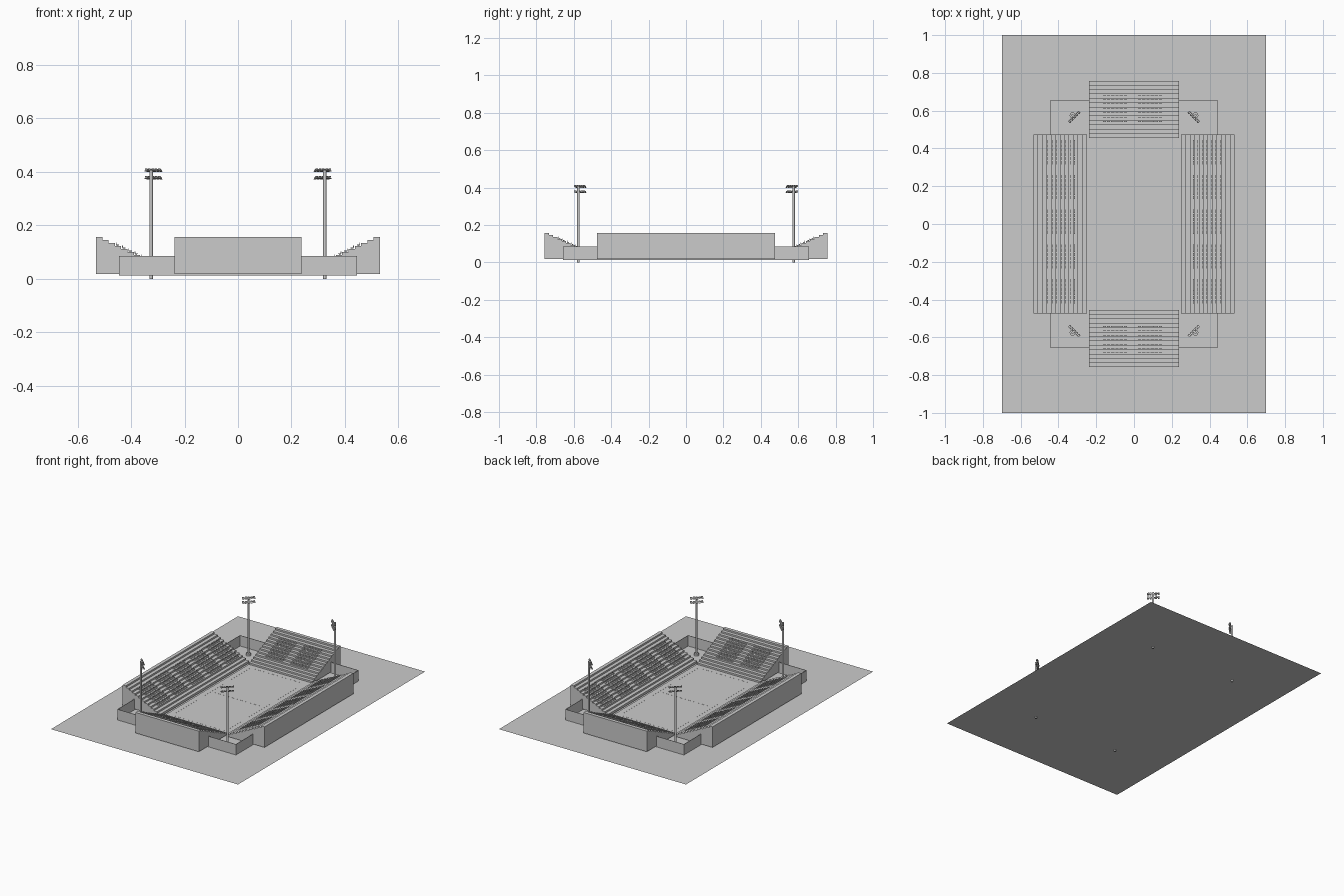
import bpy, bmesh, math
from mathutils import Matrix, Vector

if "Cube" in bpy.data.objects:
    bpy.data.objects.remove(bpy.data.objects["Cube"])

grey = bpy.data.materials.new("plain grey")
grey.diffuse_color = (0.6, 0.6, 0.6, 1)
grey.use_nodes = True
grey.node_tree.nodes["Principled BSDF"].inputs["Base Color"].default_value = grey.diffuse_color
GROUND = 0.013


def finish(name, bm):
    """Turn a bmesh into a named object."""
    bmesh.ops.recalc_face_normals(bm, faces=bm.faces)
    me = bpy.data.meshes.new(name)
    bm.to_mesh(me)
    bm.free()
    me.materials.append(grey)
    ob = bpy.data.objects.new(name, me)
    bpy.context.collection.objects.link(ob)
    return ob


def box(bm, lo, hi, place=lambda u, v, z: (u, v, z)):
    """Box between two corners, passed through a placing function."""
    vs = [bm.verts.new(place(u, v, z)) for z in (lo[2], hi[2])
          for u, v in ((lo[0], lo[1]), (hi[0], lo[1]), (hi[0], hi[1]), (lo[0], hi[1]))]
    for f in ((0, 3, 2, 1), (4, 5, 6, 7), (0, 1, 5, 4), (1, 2, 6, 5), (2, 3, 7, 6), (3, 0, 4, 7)):
        bm.faces.new([vs[i] for i in f])


def cylinder(bm, r, z0, z1, x, y, sides=12):
    bmesh.ops.create_cone(bm, cap_ends=True, segments=sides, radius1=r, radius2=r, depth=z1 - z0,
                          matrix=Matrix.Translation((x, y, (z0 + z1) / 2)))


# Ground sheet
bm = bmesh.new()
bm.faces.new([bm.verts.new(p) for p in ((-.7, -1, GROUND), (.7, -1, GROUND), (.7, 1, GROUND), (-.7, 1, GROUND))])
finish("ground_sheet", bm)

# Playing field with thin marking plates
bm = bmesh.new()
box(bm, (-.237, -.455, GROUND), (.237, .455, .02))
finish("field", bm)
bm = bmesh.new()
box(bm, (-.2, -.002, .02), (.2, .002, .0205))
for s in (-1, 1):
    box(bm, (s * .2 - .002, -.42, .02), (s * .2 + .002, .42, .0205))
    box(bm, (-.2, s * .42 - .002, .02), (.2, s * .42 + .002, .0205))
finish("field_markings", bm)

# Perimeter wall
bm = bmesh.new()
for s in (-1, 1):
    box(bm, (s * .443 - .0015, -.655, GROUND), (s * .443 + .0015, .655, .085))
    box(bm, (-.443, s * .655 - .0015, GROUND), (.443, s * .655 + .0015, .085))
finish("perimeter_wall", bm)


def stand(name, place, outer, half, steps, tread, riser, blocks):
    """Stepped stand plus its blocks of seats."""
    top, base = .157, .018
    profile = [(outer, base), (outer, top)]
    for i in range(steps):
        u, z = outer - tread * (i + 1), top - riser * i
        profile += [(u, z), (u, z - riser if i < steps - 1 else base)]
    bm = bmesh.new()
    rings = [[bm.verts.new(place(u, v, z)) for u, z in profile] for v in (-half, half)]
    n = len(profile)
    for r in rings:
        bm.faces.new(r)
    for i in range(n):
        j = (i + 1) % n
        bm.faces.new((rings[0][i], rings[0][j], rings[1][j], rings[1][i]))
    finish(name, bm)

    # Seats: a pan and a backrest each, seven rows of six per block
    bm = bmesh.new()
    for row in range(3, 10):
        z = top - riser * row
        u = outer - tread * row
        for centre in blocks:
            for k in range(6):
                v = centre + (k - 2.5) * .0222
                box(bm, (u - .016, v - .0085, z + .002), (u - .004, v + .0085, z + .005), place)
                box(bm, (u - .006, v - .0085, z + .005), (u - .003, v + .0085, z + .0125), place)
                box(bm, (u - .012, v - .003, z), (u - .007, v + .003, z + .002), place)
    finish(name + "_seats", bm)


for s, side in ((-1, "left"), (1, "right")):
    stand(side + "_stand", lambda u, v, z, s=s: (s * u, v, z), .531, .475, 12, .0235, .0112,
          [.012 + .184 * k for k in range(-2, 3)])
for s, side in ((-1, "front"), (1, "back")):
    stand(side + "_stand", lambda u, v, z, s=s: (v, s * u, z), .757, .237, 13, .0233, .0105,
          [-.101, .085])

# Floodlight masts in the four corners, facing the field centre
for sx in (-1, 1):
    for sy in (-1, 1):
        x, y = sx * .325, sy * .575
        tag = ("left" if sx < 0 else "right") + ("_front" if sy < 0 else "_back")
        bm = bmesh.new()
        cylinder(bm, .0065, 0, .408, x, y)
        cylinder(bm, .016, GROUND, .028, x, y)
        finish("mast_" + tag, bm)

        inward = Vector((-sx, -sy, 0)).normalized()
        across = Vector((-inward.y, inward.x, 0))

        def place(u, v, z):
            return Vector((x, y, z)) + inward * u + across * v

        bm = bmesh.new()
        for z in (.376, .404):
            box(bm, (.005, -.04, z - .002), (.009, .04, z + .002), place)
            for k in range(5):
                v = (k - 2) * .017

                # Lamp housing tilted down towards the field
                def tilt(a, b, c, z=z, v=v):
                    t = math.radians(25)
                    return place(.014 + a * math.cos(t) + c * math.sin(t) * -1, v + b,
                                 z + .001 + c * math.cos(t) - a * math.sin(t))
                box(bm, (-.005, -.006, -.005), (.004, .006, .006), tilt)
        finish("floodlights_" + tag, bm)
